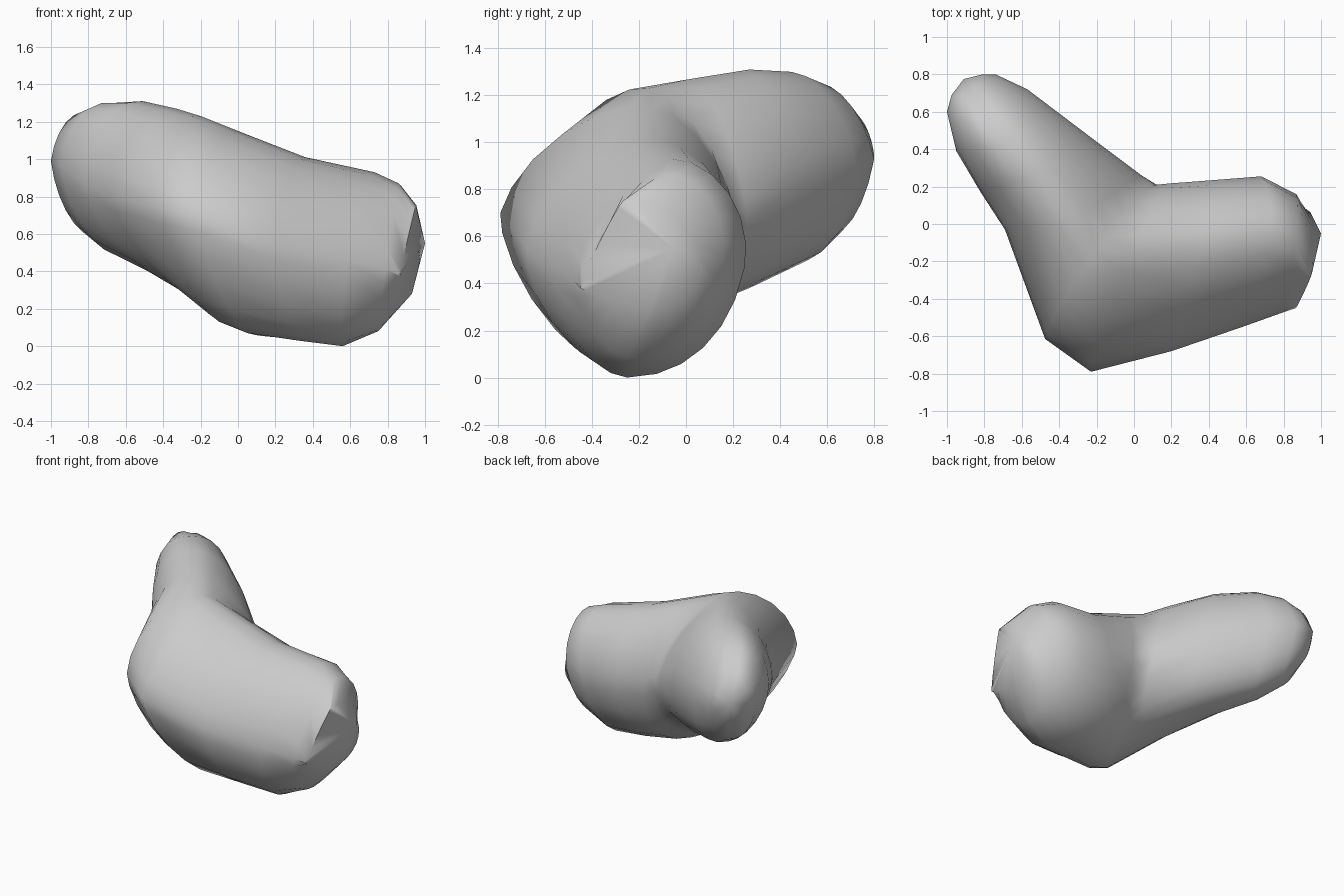
import bpy, bmesh, math
from mathutils import Vector

if "Cube" in bpy.data.objects:
    bpy.data.objects.remove(bpy.data.objects["Cube"])

SIDES = 24

# Cross-sections along the bent body: inner, top, outer and bottom point,
# then how strongly the section is pinched towards its outer ridge
RINGS = [
    ((-.81, .80, .95), (-.87, .70, 1.13), (-.975, .69, .99), (-.87, .70, .75), 1),
    ((-.74, .80, .93), (-.79, .57, 1.25), (-1.0, .60, .99), (-.79, .57, .59), 1),
    ((-.57, .72, .90), (-.67, .45, 1.30), (-.95, .39, .96), (-.66, .45, .49), 1.1),
    ((-.20, .44, .80), (-.51, .27, 1.31), (-.82, .17, .87), (-.42, .22, .38), 1.2),
    ((.04, .26, .66), (-.33, .02, 1.27), (-.69, -.03, .80), (-.25, -.12, .27), 1.38),
    ((.12, .21, .56), (-.20, -.16, 1.23), (-.475, -.615, .75), (-.10, -.40, .13), 1.4),
    ((.20, .21, .51), (.00, -.14, 1.15), (-.23, -.79, .70), (.05, -.38, .07), 1.4),
    ((.40, .23, .48), (.36, -.12, 1.01), (.20, -.68, .55), (.32, -.30, .03), 1.3),
    ((.66, .25, .47), (.73, -.06, .93), (.58, -.55, .46), (.56, -.25, .00), 1.25),
    ((.86, .16, .50), (.86, -.10, .87), (.79, -.475, .41), (.75, -.19, .08), 1.25),
    ((.94, .05, .53), (.95, -.27, .75), (.865, -.45, .38), (.93, -.13, .28), 1.9),
]
TIPS = [(-.91, .775, .96), (1.0, -.05, .55)]


def section(bm, inner, top, outer, bottom, pinch):
    """Closed oval through the four given points."""
    inner, top, outer, bottom = map(Vector, (inner, top, outer, bottom))
    c = (inner + top + outer + bottom) / 4
    inner_top = (1 + pinch) / 2 if pinch < 1.5 else 1
    ring = []
    for i in range(SIDES):
        a = 2 * math.pi * i / SIDES
        u, v = math.cos(a), math.sin(a)
        if u >= 0:
            power = inner_top if v >= 0 else 0.88
        else:
            power = 1 + (pinch - 1) ** 2 if v >= 0 else pinch
        side = inner - c if u >= 0 else outer - c
        up = top - c if v >= 0 else bottom - c
        ring.append(bm.verts.new(c + side * abs(u) ** power + up * abs(v) ** power))
    return ring


# Bent body
bm = bmesh.new()
rings = [section(bm, *r) for r in RINGS]
for a, b in zip(rings, rings[1:]):
    for i in range(SIDES):
        j = (i + 1) % SIDES
        bm.faces.new((a[i], a[j], b[j], b[i]))

# Closed ends
for ring, tip in ((rings[0], TIPS[0]), (rings[-1], TIPS[1])):
    pole = bm.verts.new(tip)
    for i in range(SIDES):
        bm.faces.new((ring[i], ring[(i + 1) % SIDES], pole))

bmesh.ops.recalc_face_normals(bm, faces=bm.faces)
mesh = bpy.data.meshes.new("bent_body")
bm.to_mesh(mesh)
bm.free()
body = bpy.data.objects.new("bent_body", mesh)
bpy.context.collection.objects.link(body)
bpy.context.view_layer.objects.active = body
body.select_set(True)
bpy.ops.object.shade_smooth_by_angle(angle=math.radians(50))
